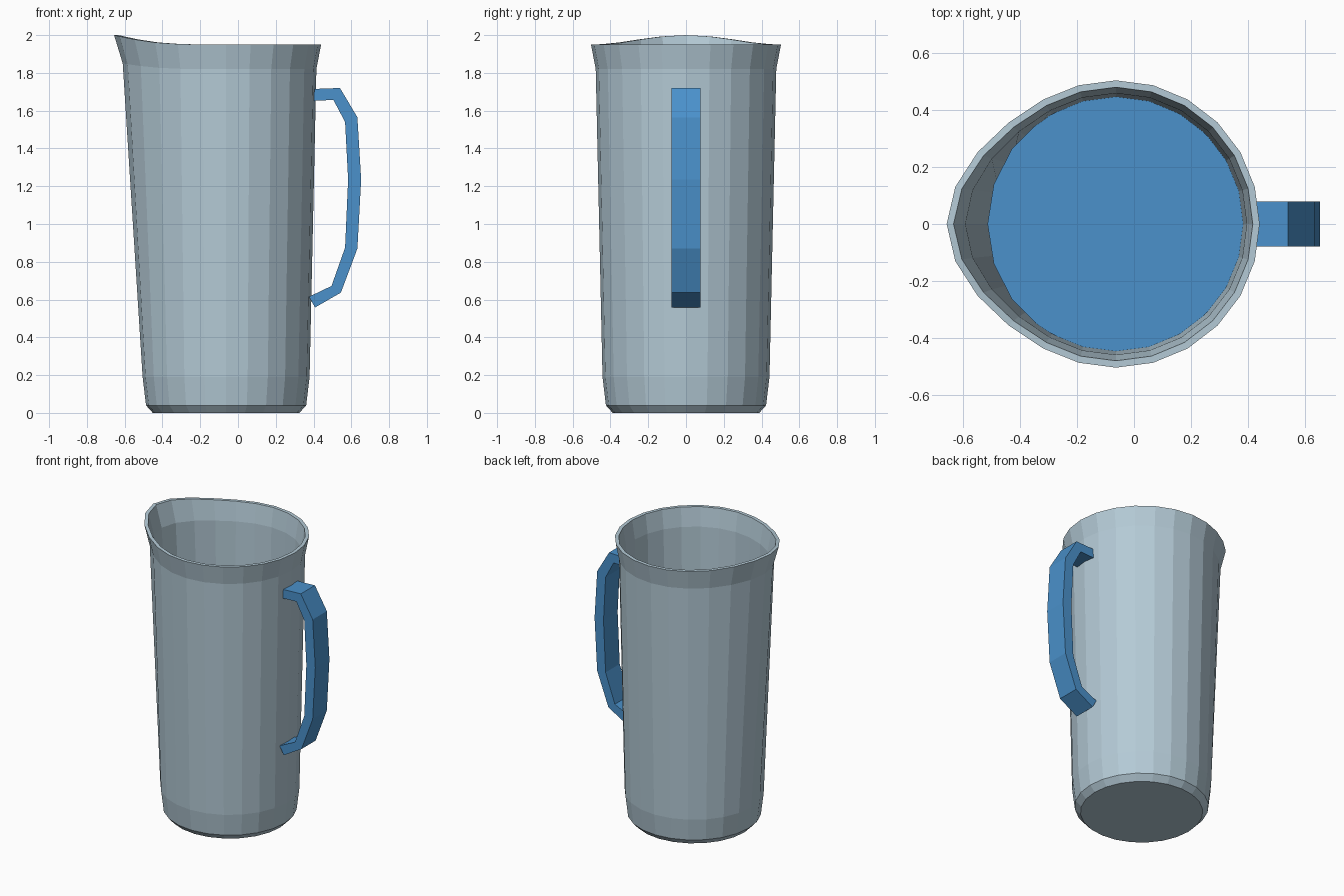
import bpy, bmesh, math

if "Cube" in bpy.data.objects:
    bpy.data.objects.remove(bpy.data.objects["Cube"])

CX = -0.063  # axis of the jug


def material(name, rgb):
    m = bpy.data.materials.new(name)
    m.diffuse_color = (*rgb, 1)
    m.use_nodes = True
    m.node_tree.nodes["Principled BSDF"].inputs["Base Color"].default_value = m.diffuse_color
    return m


grey = material("pale_blue_grey", (0.456, 0.591, 0.672))
blue = material("blue", (0.069, 0.283, 0.597))


def finish(bm, name, mat):
    bmesh.ops.recalc_face_normals(bm, faces=bm.faces)
    me = bpy.data.meshes.new(name)
    bm.to_mesh(me)
    bm.free()
    me.materials.append(mat)
    ob = bpy.data.objects.new(name, me)
    bpy.context.collection.objects.link(ob)
    return ob


def bridge(bm, a, b):
    n = len(a)
    for i in range(n):
        bm.faces.new((a[i], a[(i + 1) % n], b[(i + 1) % n], b[i]))


# Jug body: 24-sided rings, up the outside and down the inside.
# The spout pushes the rings out and up around the -x direction.
PUSH = [0.09, 0.077, 0.049, 0.02, 0.004]
LIFT = [0.05, 0.043, 0.027, 0.011, 0.003]
RINGS = [  # radius, z, spout push, spout lift
    (0.388, 0, 0, 0), (0.424, 0.04, 0, 0), (0.442, 0.19, 0, 0),
    (0.478, 1.82, 0.77, 0.6), (0.503, 1.95, 1, 1),
    (0.479, 1.95, 1, 1), (0.458, 1.82, 0.77, 0.6),
    (0.422, 0.19, 0, 0), (0.404, 0.05, 0, 0)]
bm = bmesh.new()
loops = []
for r, z, push, lift in RINGS:
    loop = []
    for i in range(24):
        a = math.radians(15 * i)
        k = abs(i - 12)
        p, l = (PUSH[k], LIFT[k]) if k < 5 else (0, 0)
        loop.append(bm.verts.new((CX + r * math.cos(a) - p * push,
                                  r * math.sin(a), z + l * lift)))
    loops.append(loop)
for a, b in zip(loops, loops[1:]):
    bridge(bm, a, b)
bm.faces.new(loops[0])
bm.faces.new(loops[-1])
finish(bm, "jug_body", grey)

# Liquid: tapered 20-sided fill
bm = bmesh.new()
loops = [[bm.verts.new((CX + r * math.cos(math.radians(18 * i)),
                        r * math.sin(math.radians(18 * i)), z))
          for i in range(20)] for r, z in ((0.41, 0.1), (0.45, 1.25))]
bridge(bm, *loops)
for loop in loops:
    bm.faces.new(loop)
finish(bm, "liquid", blue)

# Handle: flat strap swept along an angular path
OUTER = [(0.405, 1.715), (0.54, 1.72), (0.632, 1.565), (0.652, 1.235),
         (0.632, 0.87), (0.545, 0.637), (0.408, 0.558)]
INNER = [(0.40, 1.652), (0.505, 1.657), (0.567, 1.54), (0.583, 1.235),
         (0.567, 0.875), (0.495, 0.672), (0.376, 0.615)]
W = 0.078
bm = bmesh.new()
sections = []
for (ox, oz), (ix, iz) in zip(OUTER, INNER):
    sections.append([bm.verts.new(c) for c in (
        (ox, -W, oz), (ox, W, oz), (ix, W, iz), (ix, -W, iz))])
for a, b in zip(sections, sections[1:]):
    bridge(bm, a, b)
bm.faces.new(sections[0])
bm.faces.new(sections[-1])
finish(bm, "handle", blue)
